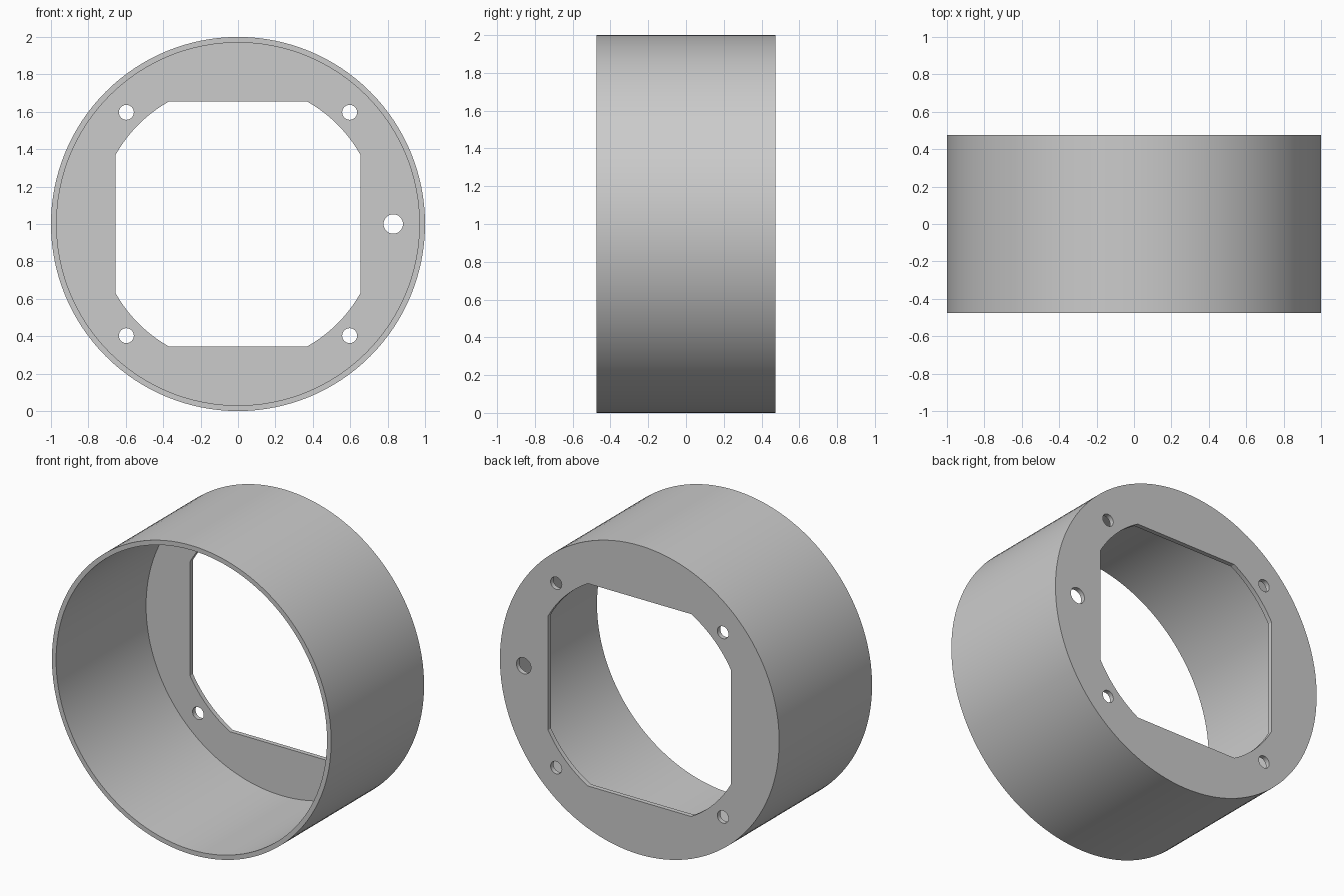
import bpy, bmesh, math
from mathutils import Matrix, Vector

cube = bpy.data.objects.get("Cube")
if cube:
    bpy.data.objects.remove(cube, do_unlink=True)

HALF = 0.475        # half depth along y
PLATE = 0.03        # thickness of the back plate
WALL = 0.03         # thickness of the round wall


def circle(radius, count, x=0, z=1):
    return [(x + radius * math.cos(math.tau * i / count),
             z + radius * math.sin(math.tau * i / count)) for i in range(count)]


def prism(name, outline, y0, y1):
    """Extrude an x-z outline from y0 to y1."""
    bm = bmesh.new()
    face = bm.faces.new([bm.verts.new((x, y0, z)) for x, z in outline])
    grown = bmesh.ops.extrude_face_region(bm, geom=[face])["geom"]
    verts = [v for v in grown if isinstance(v, bmesh.types.BMVert)]
    bmesh.ops.translate(bm, verts=verts, vec=(0, y1 - y0, 0))
    bmesh.ops.recalc_face_normals(bm, faces=bm.faces)
    mesh = bpy.data.meshes.new(name)
    bm.to_mesh(mesh)
    bm.free()
    obj = bpy.data.objects.new(name, mesh)
    bpy.context.collection.objects.link(obj)
    return obj


# Round housing: solid disc to be hollowed
housing = prism("round_housing", circle(1, 128), -HALF, HALF)

# Opening outline: square with its corners rounded off by a larger circle
side, radius = 0.655, 0.752
start = math.acos(side / radius)
sweep = math.pi / 2 - 2 * start
opening = []
for quarter in range(4):
    for i in range(13):
        a = quarter * math.pi / 2 + start + sweep * i / 12
        opening.append((radius * math.cos(a), 1 + radius * math.sin(a)))

# Cutters: front cavity, opening, four screw holes and one cable hole
cutters = [prism("cavity_cutter", circle(1 - WALL, 128), -1, HALF - PLATE),
           prism("opening_cutter", opening, 0, 1)]
for sx in (-1, 1):
    for sz in (-1, 1):
        cutters.append(prism("screw_hole_cutter",
                             circle(0.04, 32, sx * 0.597, 1 + sz * 0.597), 0, 1))
cutters.append(prism("cable_hole_cutter", circle(0.052, 32, 0.83), 0, 1))

for cutter in cutters:
    cutter.hide_render = True
    mod = housing.modifiers.new("cut", "BOOLEAN")
    mod.operation = "DIFFERENCE"
    mod.solver = "EXACT"
    mod.object = cutter

# Bake the cuts and remove the cutters
bpy.context.view_layer.update()
graph = bpy.context.evaluated_depsgraph_get()
cut_mesh = bpy.data.meshes.new_from_object(housing.evaluated_get(graph))
housing.modifiers.clear()
housing.data = cut_mesh
for cutter in cutters:
    bpy.data.objects.remove(cutter, do_unlink=True)

# Plain grey material
grey = bpy.data.materials.new("plain_grey")
grey.use_nodes = True
colour = (0.6, 0.6, 0.6, 1)
grey.diffuse_color = colour
grey.node_tree.nodes["Principled BSDF"].inputs["Base Color"].default_value = colour
cut_mesh.materials.clear()
cut_mesh.materials.append(grey)

# Smooth curved walls, sharp rims
bpy.ops.object.select_all(action="DESELECT")
housing.select_set(True)
bpy.context.view_layer.objects.active = housing
bpy.ops.object.shade_smooth_by_angle(angle=math.radians(25))
